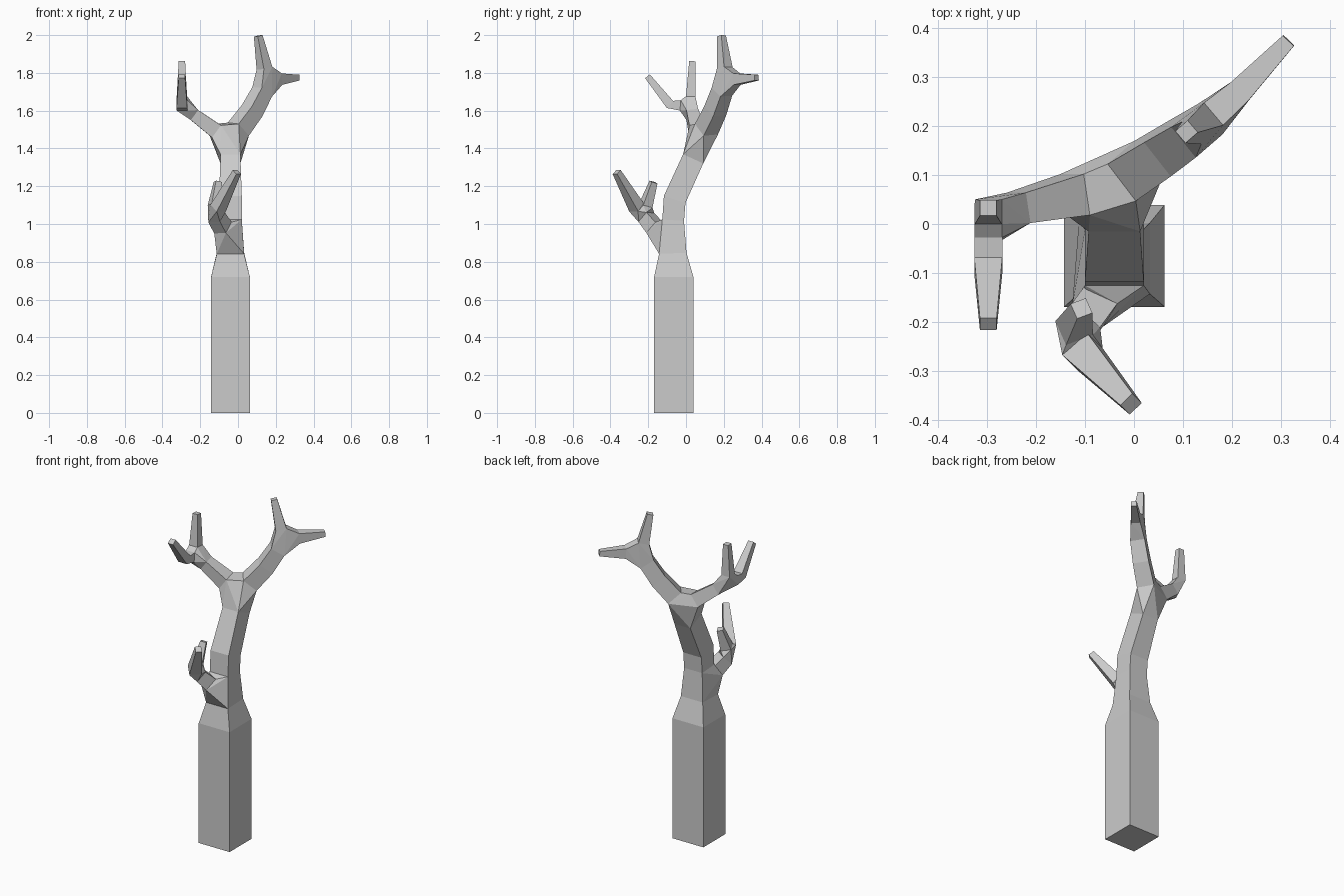
import bpy, bmesh
from mathutils import Vector

if "Cube" in bpy.data.objects:
    bpy.data.objects.remove(bpy.data.objects["Cube"])

bm = bmesh.new()


def limb(points, hint, cap_start=False, cap_end=False):
    """Square tube along (x, y, z, width, height) points; returns first and last ring."""
    pos = [Vector(p[:3]) for p in points]
    rings = []
    for i, p in enumerate(points):
        n = (pos[min(i + 1, len(pos) - 1)] - pos[max(i - 1, 0)]).normalized()
        u = Vector(hint)
        u = (u - n * u.dot(n)).normalized()
        v = n.cross(u)
        rings.append([bm.verts.new(pos[i] + u * a * p[3] / 2 + v * b * p[4] / 2)
                      for a, b in ((-1, -1), (1, -1), (1, 1), (-1, 1))])
    for r, s in zip(rings, rings[1:]):
        for k in range(4):
            m = (k + 1) % 4
            bm.faces.new((r[k], r[m], s[m], s[k]))
    if cap_start:
        bm.faces.new(rings[0][::-1])
    if cap_end:
        bm.faces.new(rings[-1])
    return rings[0], rings[-1]


def joint(*rings):
    """Hull joining open limb ends, with the hidden faces inside each ring removed."""
    verts = [v for r in rings for v in r]
    out = bmesh.ops.convex_hull(bm, input=verts, use_existing_faces=False)
    faces = [f for f in out["geom"] if isinstance(f, bmesh.types.BMFace)]
    hidden = [f for f in faces if any(all(v in r for v in f.verts) for r in rings)]
    bmesh.ops.delete(bm, geom=hidden, context="FACES_ONLY")


X, Y = (1, 0, 0), (0, 1, 0)

# Trunk below and above the low branch
_, base_top = limb([(-.04, -.065, 0, .205, .208), (-.04, -.065, .72, .205, .208),
                    (-.04, -.07, .845, .145, .145)], X, cap_start=True)
mid_low, mid_top = limb([(-.04, -.068, 1.02, .12, .115), (-.04, -.06, 1.13, .12, .12),
                         (-.04, .038, 1.345, .105, .117)], X)

# Low front branch with two twigs
low_start, low_end = limb([(-.08, -.165, .98, .075, .08),
                           (-.113, -.21, 1.035, .075, .07)], (.8, -.5, 0))
short_twig, _ = limb([(-.122, -.212, 1.1, .06, .055),
                      (-.107, -.172, 1.222, .034, .034)], (.9, .4, 0), cap_end=True)
long_twig, _ = limb([(-.105, -.26, 1.085, .068, .06),
                     (-.006, -.367, 1.275, .034, .034)], (.7, .7, 0), cap_end=True)
joint(base_top, mid_low, low_start)
joint(low_end, short_twig, long_twig)

# Left branch with two twigs
left_start, left_end = limb([(-.12, .06, 1.495, .085, .08),
                             (-.235, .033, 1.58, .063, .065)], Y)
up_twig, _ = limb([(-.297, .025, 1.675, .055, .05),
                   (-.297, .033, 1.862, .034, .032)], X, cap_end=True)
front_twig, _ = limb([(-.297, -.03, 1.628, .057, .055), (-.297, -.085, 1.633, .057, .05),
                      (-.297, -.204, 1.782, .034, .032)], X, cap_end=True)
joint(left_end, up_twig, front_twig)

# Right branch with two twigs
side = (-.65, .75, 0)
right_start, right_end = limb([(.002, .108, 1.502, .095, .095), (.075, .155, 1.6, .088, .09),
                               (.128, .19, 1.7, .08, .085)], side)
top_twig, _ = limb([(.14, .205, 1.825, .06, .06),
                    (.107, .188, 1.996, .032, .034)], side, cap_end=True)
out_twig, _ = limb([(.215, .27, 1.767, .052, .06),
                    (.315, .374, 1.775, .031, .03)], side, cap_end=True)
joint(right_end, top_twig, out_twig)

# Main fork
joint(mid_top, left_start, right_start)

bmesh.ops.delete(bm, geom=[v for v in bm.verts if not v.link_faces], context="VERTS")
bmesh.ops.recalc_face_normals(bm, faces=bm.faces[:])
mesh = bpy.data.meshes.new("bare_tree")
bm.to_mesh(mesh)
bm.free()
bpy.context.collection.objects.link(bpy.data.objects.new("bare_tree", mesh))
